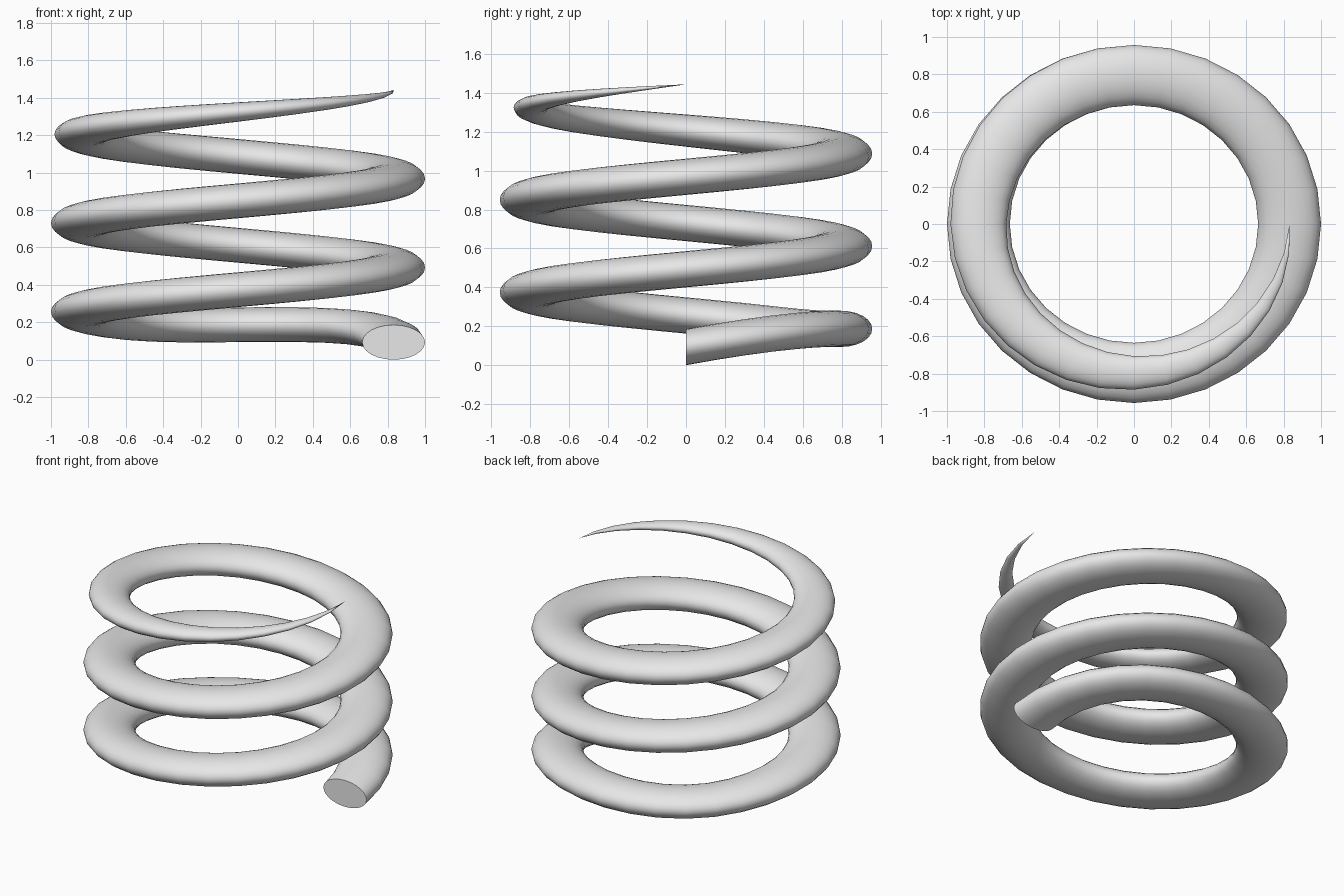
import bpy, bmesh
from math import sin, cos, pi, tau

if "Cube" in bpy.data.objects:
    bpy.data.objects.remove(bpy.data.objects["Cube"], do_unlink=True)

STEPS, TURNS, SIDES = 32, 3, 24
RADIUS, HALF_W, HALF_H = 0.832, 0.168, 0.093
PITCH, DEPTH = 0.475, 0.957

# Plain grey
grey = bpy.data.materials.new("light grey")
grey.use_nodes = True
colour = (0.8, 0.8, 0.8, 1)
grey.diffuse_color = colour
grey.node_tree.nodes["Principled BSDF"].inputs["Base Color"].default_value = colour


def height(t):
    """Steady climb, with the first half turn lifted and levelled."""
    lift = 0.1 * cos((t - 0.1) / 0.3 * pi / 2) ** 2 if t < 0.4 else 0
    return 0.02 + PITCH * t + lift


def taper(t):
    """Full thickness, thinning to a point over the last three quarters of a turn."""
    u = max(0, (t - 2.25) / 0.75)
    return 1 - u * u


def point(t, a):
    r = RADIUS + HALF_W * taper(t) * cos(a)
    return (r * cos(tau * t), DEPTH * r * sin(tau * t),
            height(t) + HALF_H * taper(t) * sin(a))


# Coil swept as oval rings along the helix
bm = bmesh.new()
rings = [[bm.verts.new(point(i / STEPS, tau * j / SIDES)) for j in range(SIDES)]
         for i in range(STEPS * TURNS)]
for lower, upper in zip(rings, rings[1:]):
    for j in range(SIDES):
        k = (j + 1) % SIDES
        bm.faces.new((lower[j], lower[k], upper[k], upper[j]))

# Flat cap at the foot, point at the top
bm.faces.new(rings[0])
tip = bm.verts.new(point(TURNS, 0))
for j in range(SIDES):
    bm.faces.new((rings[-1][j], rings[-1][(j + 1) % SIDES], tip))
bmesh.ops.recalc_face_normals(bm, faces=bm.faces)

# Stand it on the ground
bottom = min(v.co.z for v in bm.verts)
bmesh.ops.translate(bm, verts=bm.verts, vec=(0, 0, -bottom))

mesh = bpy.data.meshes.new("coil_spring")
bm.to_mesh(mesh)
bm.free()
mesh.materials.append(grey)
coil = bpy.data.objects.new("coil_spring", mesh)
bpy.context.collection.objects.link(coil)

bpy.ops.object.select_all(action="DESELECT")
coil.select_set(True)
bpy.context.view_layer.objects.active = coil
bpy.ops.object.shade_smooth_by_angle(angle=pi / 4)
